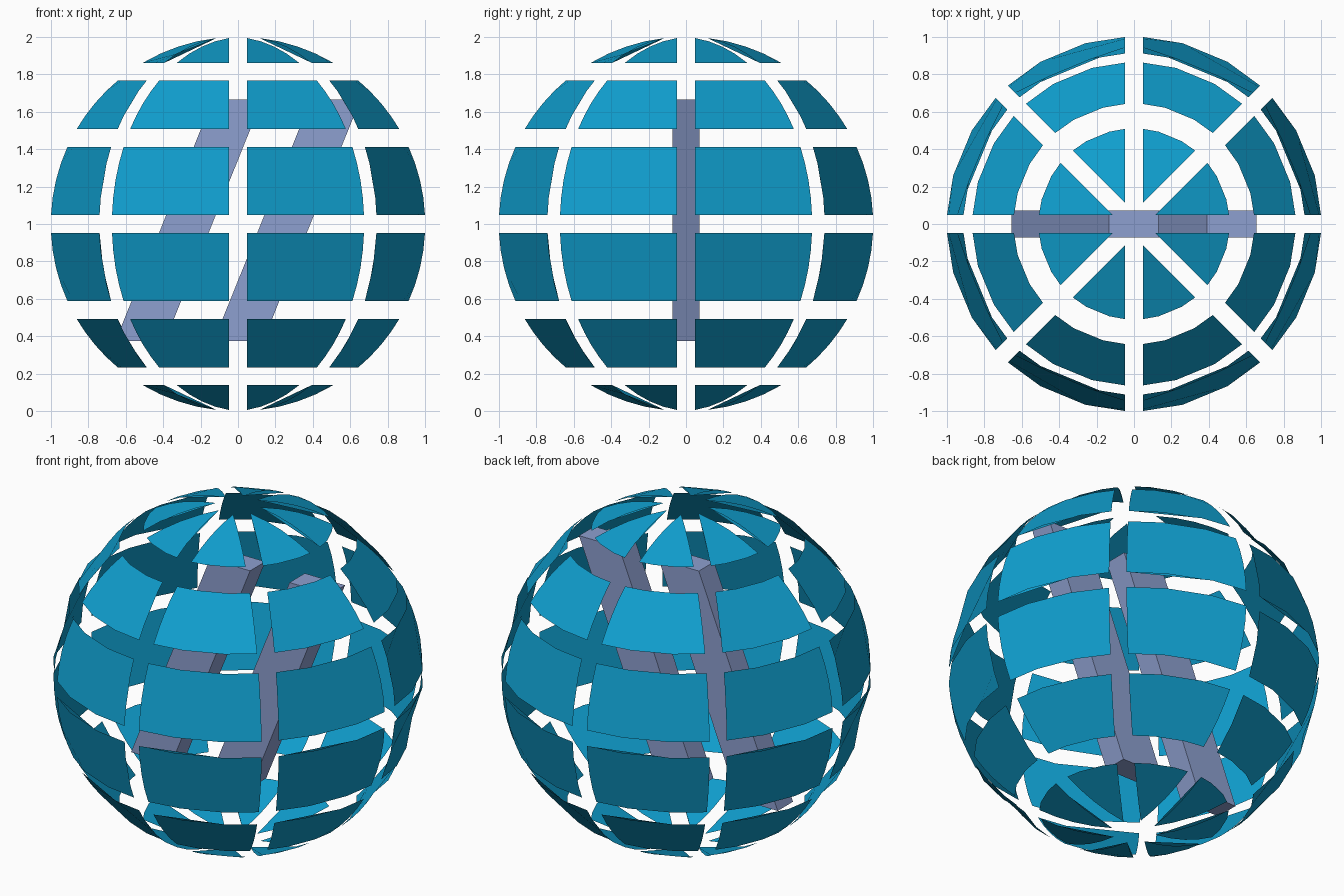
import bpy, bmesh, math

if "Cube" in bpy.data.objects:
    bpy.data.objects.remove(bpy.data.objects["Cube"])

R = 1.002      # globe radius
GAP = 0.047    # half width of the slots between panels
CZ = 1.0       # globe centre height


def material(name, rgb):
    m = bpy.data.materials.new(name)
    m.diffuse_color = (*rgb, 1)
    m.use_nodes = True
    m.node_tree.nodes["Principled BSDF"].inputs["Base Color"].default_value = m.diffuse_color
    return m


teal = material("teal blue", (0.005, 0.345, 0.62))
lavender = material("lavender", (0.27, 0.35, 0.63))


def finish(bm, name, mat):
    me = bpy.data.meshes.new(name)
    bm.to_mesh(me)
    bm.free()
    me.materials.append(mat)
    ob = bpy.data.objects.new(name, me)
    bpy.context.collection.objects.link(ob)


def ring_point(z, ang):
    r = math.sqrt(R * R - z * z)
    return (r * math.cos(ang), r * math.sin(ang), CZ + z)


def inset(z):
    # angle that keeps the upright slots at a constant width
    return math.asin(min(1, GAP / math.sqrt(R * R - z * z)))


def panel(bm, z0, z1, a0):
    """One panel outline on the globe, between two heights in one octant."""
    step, a1 = math.radians(15), a0 + math.radians(45)
    mids = [a0 + step, a0 + 2 * step]
    lat0, lat1 = math.asin(z0 / R), math.asin(z1 / R)
    side = [R * math.sin(lat0 + (lat1 - lat0) * i / 4) for i in range(5)]

    def arc(z):
        lo, hi = a0 + inset(z), a1 - inset(z)
        return [ring_point(z, a) for a in mids if lo + 0.01 < a < hi - 0.01]

    pts = arc(z0)
    pts += [ring_point(z, a1 - inset(z)) for z in side]
    pts += arc(z1)[::-1]
    pts += [ring_point(z, a0 + inset(z)) for z in side[::-1]]
    bm.faces.new([bm.verts.new(p) for p in pts])


# Globe shell: six bands of eight separate panels
tip = math.sqrt(R * R - (GAP / math.sin(math.radians(22.4))) ** 2)
upper = [("equator", 0.047, 0.413), ("middle", 0.507, 0.768), ("cap", 0.862, tip)]
for label, lo, hi in upper:
    for half, z0, z1 in (("upper", lo, hi), ("lower", -hi, -lo)):
        bm = bmesh.new()
        for k in range(8):
            panel(bm, z0, z1, math.radians(45 * k))
        finish(bm, f"{half}_{label}_panels", teal)

# Two slanted bars standing inside the globe
Z0, Z1, LEAN, WIDTH, DEPTH = 0.375, 1.665, 0.52, 0.265, 0.072
for name, x in (("left_slanted_bar", -0.655), ("right_slanted_bar", -0.13)):
    bm = bmesh.new()
    outline = [(x, Z0), (x + WIDTH, Z0), (x + WIDTH + LEAN, Z1), (x + LEAN, Z1)]
    face = bm.faces.new([bm.verts.new((px, -DEPTH, pz)) for px, pz in outline])
    ext = bmesh.ops.extrude_face_region(bm, geom=[face])
    moved = [g for g in ext["geom"] if isinstance(g, bmesh.types.BMVert)]
    bmesh.ops.translate(bm, verts=moved, vec=(0, 2 * DEPTH, 0))
    bmesh.ops.recalc_face_normals(bm, faces=bm.faces)
    finish(bm, name, lavender)
